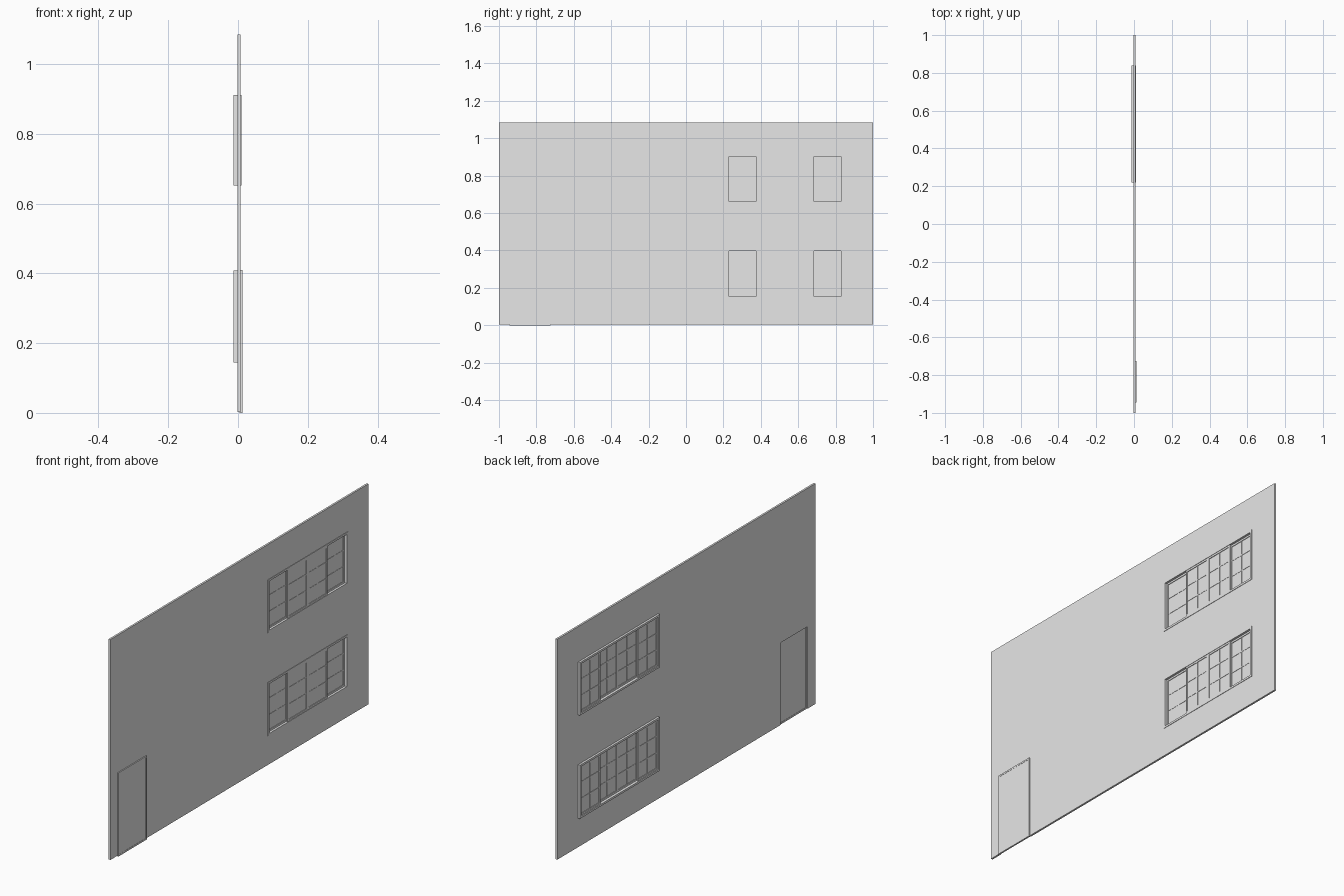
import bpy
import bmesh
from mathutils import Matrix, Vector

cube = bpy.data.objects.get("Cube")
if cube:
    bpy.data.objects.remove(cube, do_unlink=True)

grey = bpy.data.materials.new("plain_grey")
grey.use_nodes = True
colour = (0.8, 0.8, 0.8, 1)
grey.diffuse_color = colour
grey.node_tree.nodes["Principled BSDF"].inputs["Base Color"].default_value = colour


def finish(name, bm):
    mesh = bpy.data.meshes.new(name)
    bm.to_mesh(mesh)
    bm.free()
    mesh.materials.append(grey)
    obj = bpy.data.objects.new(name, mesh)
    bpy.context.collection.objects.link(obj)
    return obj


def box(bm, x, y, z):
    """Add a box given its (low, high) range on each axis."""
    size = Vector([r[1] - r[0] for r in (x, y, z)])
    mid = Vector([(r[0] + r[1]) / 2 for r in (x, y, z)])
    bmesh.ops.create_cube(bm, size=1, matrix=Matrix.Translation(mid) @ Matrix.Diagonal(size).to_4x4())


def border(bm, x, y, z, w):
    """Add four rails around a rectangle, w wide, inside its edges."""
    box(bm, x, (y[0], y[0] + w), z)
    box(bm, x, (y[1] - w, y[1]), z)
    inner = (y[0] + w, y[1] - w)
    box(bm, x, inner, (z[0], z[0] + w))
    box(bm, x, inner, (z[1] - w, z[1]))


# Layout of the openings
WIN_Y = (0.22, 0.84)
FLOORS = {"lower": (0.145, 0.408), "upper": (0.652, 0.912)}
DOOR_Y, DOOR_Z = (-0.945, -0.725), (0.0, 0.41)
WALL_X = (-0.002, 0.0075)
BASE, TOP = 0.003, 1.085
LIP = 0.004   # how far frames overlap the wall around each opening

# Wall: a sheet of panels with the openings left out, then thickened
holes = [((WIN_Y[0] + LIP, WIN_Y[1] - LIP), (z[0] + LIP, z[1] - LIP)) for z in FLOORS.values()]
holes.append(((DOOR_Y[0] + LIP, DOOR_Y[1] - LIP), (BASE, DOOR_Z[1] - LIP)))
ys = sorted({-1.0, 1.0} | {v for h in holes for v in h[0]})
zs = sorted({BASE, TOP} | {v for h in holes for v in h[1]})
bm = bmesh.new()
for y0, y1 in zip(ys, ys[1:]):
    for z0, z1 in zip(zs, zs[1:]):
        cy, cz = (y0 + y1) / 2, (z0 + z1) / 2
        if any(a[0] < cy < a[1] and b[0] < cz < b[1] for a, b in holes):
            continue
        corners = [(y0, z0), (y1, z0), (y1, z1), (y0, z1)]
        bm.faces.new([bm.verts.new((WALL_X[1], y, z)) for y, z in corners])
bmesh.ops.remove_doubles(bm, verts=bm.verts, dist=0.0001)
wall = finish("wall", bm)
solid = wall.modifiers.new("thickness", "SOLIDIFY")
solid.thickness = WALL_X[1] - WALL_X[0]
solid.offset = -1


def sash(name, x, y, z):
    """Sliding sash: rails, one upright bar, two cross bars and a pane."""
    bm = bmesh.new()
    border(bm, x, y, z, 0.009)
    mid_x = (x[0] + x[1]) / 2
    bar_x = (x[0] + 0.0015, x[1] - 0.0015)
    mid_y = (y[0] + y[1]) / 2
    box(bm, bar_x, (mid_y - 0.003, mid_y + 0.003), z)
    for i in (1, 2):
        bar = z[0] + (z[1] - z[0]) * i / 3
        box(bm, bar_x, y, (bar - 0.003, bar + 0.003))
    box(bm, (mid_x - 0.0005, mid_x + 0.0005), y, z)
    finish(name, bm)


# Windows: a casing with two middle sashes and two outer sashes on a second track
for floor, z in FLOORS.items():
    bm = bmesh.new()
    border(bm, (-0.0125, 0.0095), WIN_Y, z, 0.01)
    finish(floor + "_window_casing", bm)
    inner_z = (z[0] + 0.01, z[1] - 0.01)
    centre = sum(WIN_Y) / 2
    for side, s in (("near", -1), ("far", 1)):
        middle = sorted((centre, centre + s * 0.155))
        outer = sorted((centre + s * 0.146, centre + s * 0.3))
        sash(f"{floor}_{side}_middle_sash", (0.0005, 0.0075), middle, inner_z)
        sash(f"{floor}_{side}_outer_sash", (-0.0085, -0.0015), outer, inner_z)

# Door: thin frame around a slab, proud of the wall on one side only
bm = bmesh.new()
border(bm, (0.0045, 0.0125), DOOR_Y, DOOR_Z, 0.008)
finish("door_frame", bm)
bm = bmesh.new()
box(bm, (0.006, 0.0115), (DOOR_Y[0] + 0.008, DOOR_Y[1] - 0.008), (DOOR_Z[0] + 0.008, DOOR_Z[1] - 0.008))
finish("door_slab", bm)
